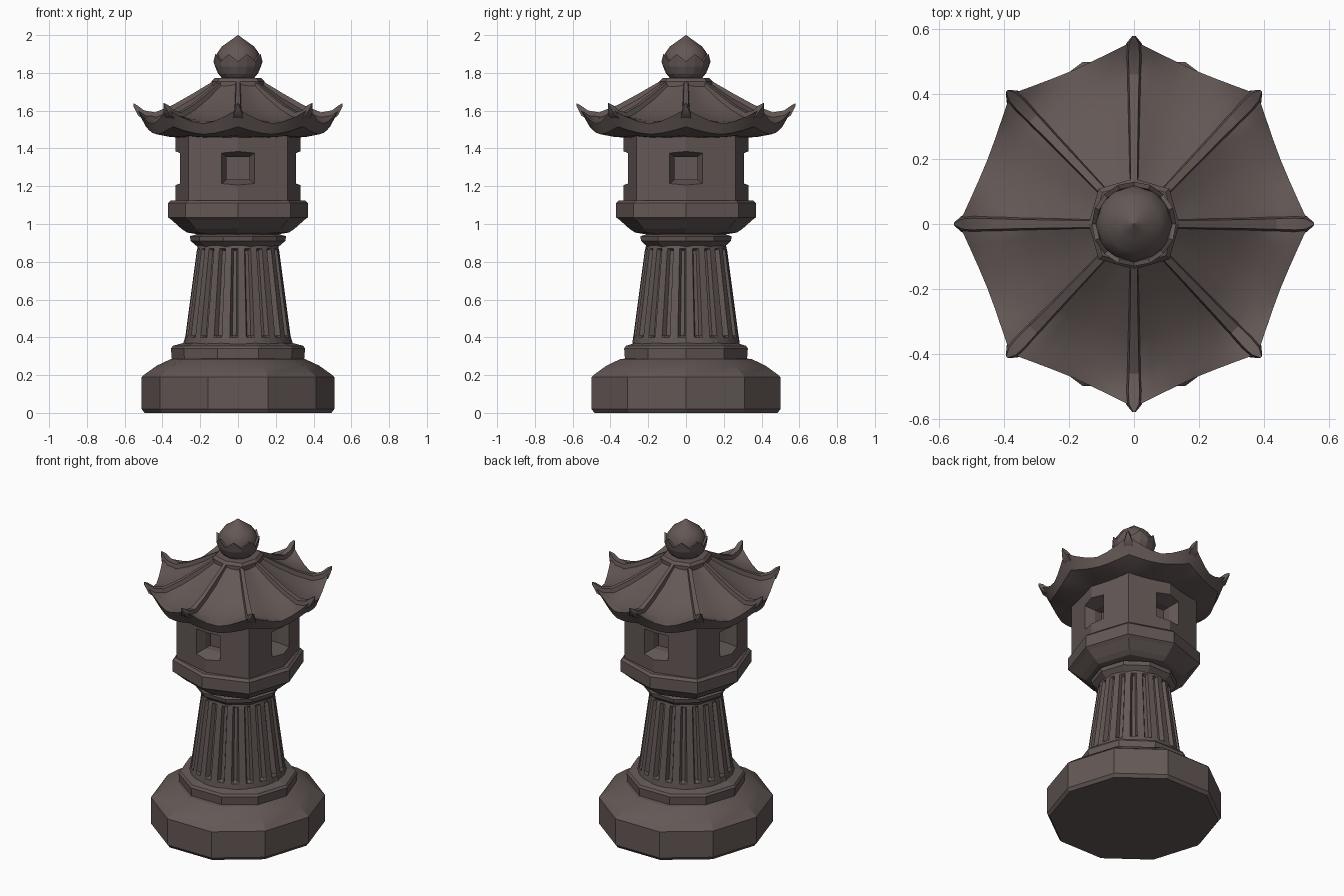
import bpy, bmesh
from math import sin, cos, pi, radians
from mathutils import Vector

cube = bpy.data.objects.get("Cube")
if cube:
    bpy.data.objects.remove(cube, do_unlink=True)

stone = bpy.data.materials.new("dark brown stone")
stone.use_nodes = True
COLOUR = (0.125, 0.097, 0.092, 1)
stone.diffuse_color = COLOUR
stone.node_tree.nodes["Principled BSDF"].inputs["Base Color"].default_value = COLOUR


def make(name, rings, smooth=0):
    """Loft closed rings of points into a capped solid."""
    bm = bmesh.new()
    loops = [[bm.verts.new(p) for p in ring] for ring in rings]
    n = len(loops[0])
    for a, b in zip(loops, loops[1:]):
        for i in range(n):
            j = (i + 1) % n
            bm.faces.new((a[i], a[j], b[j], b[i]))
    bm.faces.new(loops[0])
    bm.faces.new(loops[-1])
    bmesh.ops.recalc_face_normals(bm, faces=bm.faces)
    mesh = bpy.data.meshes.new(name)
    bm.to_mesh(mesh)
    bm.free()
    mesh.materials.append(stone)
    ob = bpy.data.objects.new(name, mesh)
    bpy.context.collection.objects.link(ob)
    if smooth:
        bpy.ops.object.select_all(action='DESELECT')
        ob.select_set(True)
        bpy.context.view_layer.objects.active = ob
        bpy.ops.object.shade_smooth_by_angle(angle=radians(smooth))
    return ob


def ring(r, z, n, sy=1.0, diag=1.0):
    """Regular ring; diag swells every second corner."""
    pts = []
    for i in range(n):
        a = 2 * pi * i / n
        k = r * (diag if i % 2 else 1)
        pts.append((k * cos(a), k * sin(a) * sy, z))
    return pts


def turned(name, profile, n, sy=1.0, diag=1.0, smooth=0):
    return make(name, [ring(r, z, n, sy, diag) for r, z in profile], smooth)


# Base and stepped plinth
turned("base", [(.495, 0), (.51, .02), (.51, .19), (.5, .2), (.43, .25),
                (.355, .285), (.3, .29)], 10, 1.03, smooth=20)
turned("plinth", [(.35, .28), (.355, .34), (.345, .355), (.29, .37), (.28, .40)], 10, .97)


# Fluted column
def fluted(r, z, depth, count=20):
    pts = []
    for i in range(count):
        for f, d in ((0, 0), (.5, 0), (.62, 1), (.88, 1)):
            a = 2 * pi * (i + f) / count
            k = r - depth * d
            pts.append((k * cos(a), k * sin(a), z))
    return pts


make("fluted_column", [fluted(.285, .36, 0), fluted(.28, .40, 0), fluted(.278, .41, .03),
                       fluted(.218, .86, .022), fluted(.215, .87, 0), fluted(.21, .9, 0)])

# Collar and platform
turned("column_collar", [(.2, .865), (.215, .88), (.25, .91), (.255, .935), (.22, .945),
                         (.22, .96)], 10)
turned("platform", [(.21, .945), (.27, .955), (.3, .975), (.35, 1.02), (.37, 1.035),
                    (.37, 1.11), (.355, 1.125), (.3, 1.125)], 8, diag=1.06)

# Light chamber with four splayed window recesses
chamber = turned("light_chamber", [(.33, 1.1), (.33, 1.48)], 8, diag=1.12)
for k in range(4):
    a = k * pi / 2
    out, side = Vector((cos(a), sin(a), 0)), Vector((-sin(a), cos(a), 0))

    def frame(d, w, h):
        mid = out * d + Vector((0, 0, 1.295))
        return [mid + side * (w * u) + Vector((0, 0, h * v))
                for u, v in ((-1, -1), (1, -1), (1, 1), (-1, 1))]
    cutter = make("window_cutter", [frame(.36, .11, .1), frame(.25, .06, .06), frame(.2, .06, .06)])
    mod = chamber.modifiers.new("window", 'BOOLEAN')
    mod.object, mod.operation, mod.solver = cutter, 'DIFFERENCE', 'EXACT'
    cutter.hide_render = True
    cutter.hide_viewport = True
    cutter.display_type = 'WIRE'

# Eight-sided roof: each row is radius and height at the corners and mid-sides
SX = .955
roof_rows = [(.30, 1.455, .30, 1.455), (.40, 1.47, .43, 1.46), (.51, 1.515, .53, 1.475),
             (.565, 1.61, .555, 1.53), (.52, 1.58, .53, 1.54), (.46, 1.57, .46, 1.55),
             (.36, 1.61, .36, 1.59), (.25, 1.67, .25, 1.655), (.13, 1.75, .13, 1.745)]
STEPS = 6


def roof_ring(rc, zc, rm, zm):
    pts = []
    for i in range(8 * STEPS):
        a = 2 * pi * i / (8 * STEPS)
        off = (i % STEPS) / STEPS
        w = abs(2 * off - 1) ** 1.6
        r = (rm + (rc - rm) * w) * cos(pi / 8) / cos((off - .5) * pi / 4)
        pts.append((r * cos(a) * SX, r * sin(a), zm + (zc - zm) * w))
    return pts


make("roof", [roof_ring(*row) for row in roof_rows], smooth=28)

# Raised ridges ending in upturned tips
ridge_path = [(.12, 1.75, .018), (.25, 1.675, .02), (.36, 1.615, .023),
              (.46, 1.575, .027), (.52, 1.585, .03), (.555, 1.61, .026), (.58, 1.635, .005)]
for k in range(8):
    a = k * pi / 4
    rings = []
    for r, z, w in ridge_path:
        sec = []
        for u, v in ((-1, -.035), (1, -.035), (.6, .016), (-.6, .016)):
            v = v if w > .01 else v * .3
            sec.append(((r * cos(a) - u * w * sin(a)) * SX, r * sin(a) + u * w * cos(a), z + v))
        rings.append(sec)
    make("roof_ridge", rings, smooth=30)

# Roof cap and lotus-bud finial
turned("roof_cap", [(.14, 1.72), (.14, 1.755), (.125, 1.772), (.08, 1.775)], 8, diag=1.1)
turned("finial_bud", [(.08, 1.77), (.1, 1.79), (.118, 1.83), (.118, 1.87), (.11, 1.905),
                      (.085, 1.94), (.045, 1.968), (.015, 1.99), (.002, 2.0)], 12, smooth=35)


def petal_ring(r, low, high):
    return [(x, y, high if i % 2 else low) for i, (x, y, _) in enumerate(ring(r, 0, 16))]


make("finial_petals", [ring(.075, 1.775, 16), ring(.105, 1.795, 16), ring(.122, 1.835, 16),
                       petal_ring(.13, 1.86, 1.9), petal_ring(.116, 1.86, 1.895),
                       ring(.1, 1.84, 16)])
